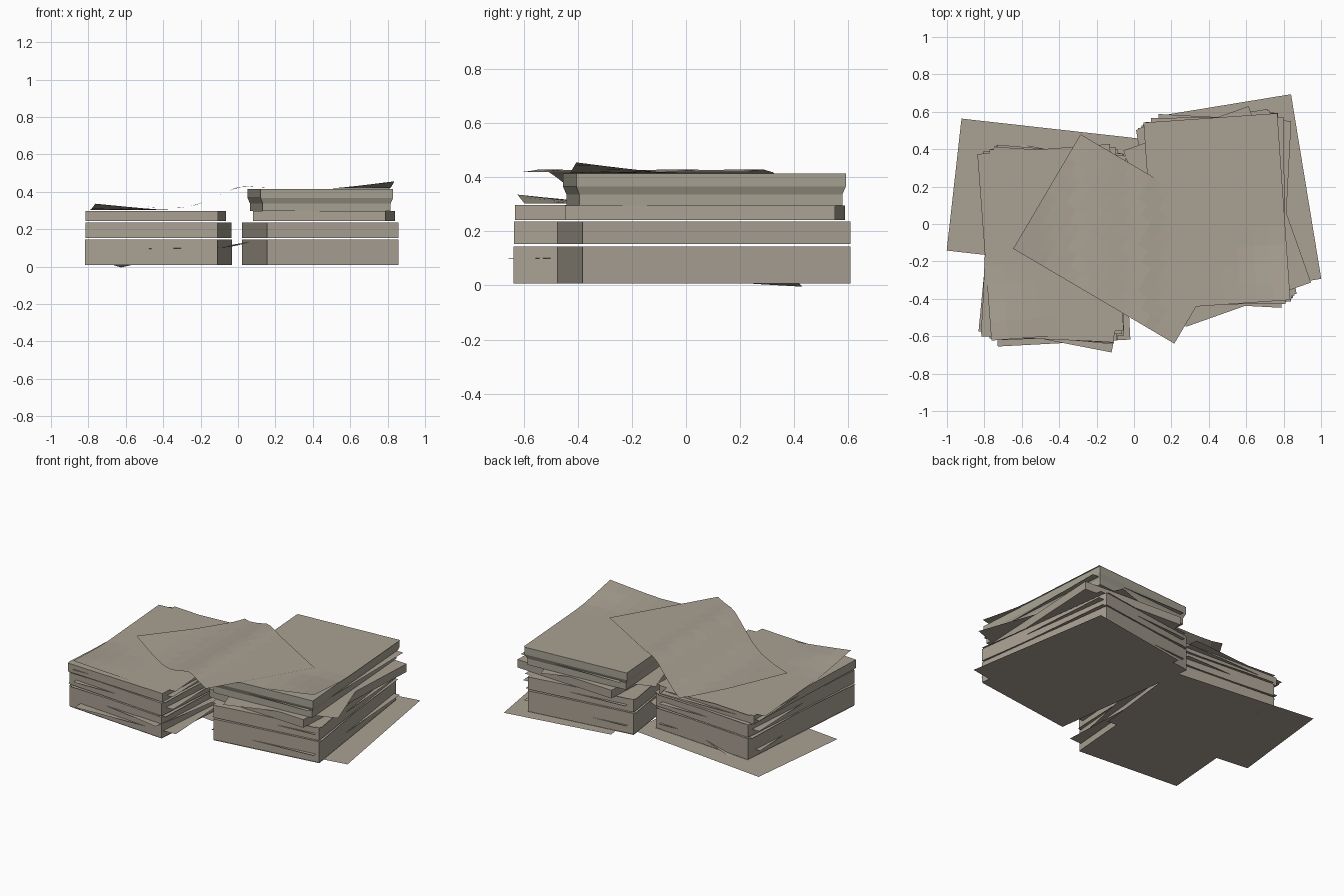
import bpy, bmesh, math
from mathutils import Matrix, Vector

if "Cube" in bpy.data.objects:
    bpy.data.objects.remove(bpy.data.objects["Cube"])

W, L = 0.71, 1.0  # page size


def material(name, rgb):
    m = bpy.data.materials.new(name)
    m.diffuse_color = (*rgb, 1)
    m.use_nodes = True
    m.node_tree.nodes["Principled BSDF"].inputs["Base Color"].default_value = m.diffuse_color
    return m


PAPER = material("warm grey paper", (0.40, 0.355, 0.292))
PALE = material("olive grey paper", (0.385, 0.362, 0.292))


def finish(name, bm, mat):
    me = bpy.data.meshes.new(name)
    bm.to_mesh(me)
    bm.free()
    me.materials.append(mat)
    ob = bpy.data.objects.new(name, me)
    bpy.context.collection.objects.link(ob)
    return ob


def place(cx, cy, deg):
    return Matrix.Translation((cx, cy, 0)) @ Matrix.Rotation(math.radians(deg), 4, 'Z')


def ream(name, cx, cy, deg, z0, z1, mat=PAPER, pinch=0.0):
    """A block of pages; pinch draws in the lower part of the sides."""
    bm = bmesh.new()
    rings = [(z0, pinch), (z0 + (z1 - z0) * 0.35, pinch), (z0 + (z1 - z0) * 0.6, 0), (z1, 0)]
    if not pinch:
        rings = [(z0, 0), (z1, 0)]
    loops = []
    for z, p in rings:
        loops.append([bm.verts.new((sx * (W / 2 - p), sy * (L / 2 - p), z))
                      for sx, sy in ((-1, -1), (1, -1), (1, 1), (-1, 1))])
    bm.faces.new(loops[0][::-1])
    bm.faces.new(loops[-1])
    for a, b in zip(loops, loops[1:]):
        for i in range(4):
            j = (i + 1) % 4
            bm.faces.new((a[i], a[j], b[j], b[i]))
    bm.transform(place(cx, cy, deg))
    return finish(name, bm, mat)


def sheet(name, cx, cy, deg, height, nx=1, ny=1, mat=PAPER):
    """A loose page; height is a number or a rule giving z from (x, y)."""
    bm = bmesh.new()
    m = place(cx, cy, deg)
    rows = []
    for j in range(ny + 1):
        row = []
        for i in range(nx + 1):
            p = m @ Vector(((i / nx - 0.5) * W, (j / ny - 0.5) * L, 0))
            p.z = height(p.x, p.y) if callable(height) else height
            row.append(bm.verts.new(p))
        rows.append(row)
    for a, b in zip(rows, rows[1:]):
        for i in range(nx):
            bm.faces.new((a[i], a[i + 1], b[i + 1], b[i]))
    return finish(name, bm, mat)


def lifted(z, corner, rise, reach):
    """Height rule: flat page with one curled corner."""
    def rule(x, y):
        d = math.hypot(x - corner[0], y - corner[1])
        return z + rise * max(0, 1 - d / reach) ** 1.2
    return rule


def drape(x, y):
    """Height rule for the page bridging the two stacks."""
    pts = [(-0.70, 0.35), (-0.45, 0.316), (-0.32, 0.312), (-0.22, 0.33), (-0.10, 0.38),
           (-0.01, 0.422), (0.05, 0.43), (0.14, 0.42), (2.0, 0.42)]
    for (x0, z0), (x1, z1) in zip(pts, pts[1:]):
        if x <= x1:
            return z0 + (z1 - z0) * (x - x0) / (x1 - x0)
    return 0.42


# Pages lying on the floor
sheet("left_floor_page", -0.465, 0.155, 83.6, 0.0)
sheet("right_floor_page", 0.57, 0.143, 9.3, 0.0)
sheet("left_base_page", -0.425, -0.11, -4.5, 0.004)
sheet("right_base_page", 0.44, 0.065, 7.7, 0.004)

# Left stack of page blocks
ream("left_block_bottom", -0.425, -0.112, -4.5, 0.008, 0.145)
ream("left_block_middle", -0.425, -0.112, -4.3, 0.153, 0.236)
ream("left_block_top", -0.44, -0.117, -2.5, 0.243, 0.298)

# Right stack of page blocks
ream("right_block_bottom", 0.44, 0.065, 7.7, 0.008, 0.145)
ream("right_block_middle", 0.44, 0.065, 7.7, 0.153, 0.236)
ream("right_block_upper", 0.46, 0.07, -3.0, 0.243, 0.296)
ream("right_block_top", 0.44, 0.068, 4.0, 0.296, 0.414, PALE, pinch=0.012)

# Pages sticking out of the left stack
sheet("left_tilted_page", -0.373, -0.128, -11,
      lambda x, y: 0.10 + 0.035 * (x + 0.12) * (y + 0.69) / 0.19, 4, 6)
left_pages = [(-0.40, -0.137, 3.0, 0.05), (-0.425, -0.112, -2.0, 0.147), (-0.43, -0.11, -5.5, 0.151),
              (-0.425, -0.11, 2.0, 0.195), (-0.43, -0.11, -2.0, 0.238),
              (-0.42, -0.105, -5.0, 0.241), (-0.435, -0.1, 2.0, 0.27)]
for i, (x, y, a, z) in enumerate(left_pages):
    sheet(f"left_page_{i + 1}", x, y, a, z)

# Pages sticking out of the right stack
right_pages = [(0.45, 0.06, 4.0, 0.06), (0.44, 0.065, 9.0, 0.147), (0.445, 0.065, 6.0, 0.151),
               (0.45, 0.07, 4.0, 0.195), (0.44, 0.065, 9.0, 0.238),
               (0.445, 0.065, 5.0, 0.241), (0.445, 0.04, 19.5, 0.296), (0.45, 0.07, 0.5, 0.35)]
for i, (x, y, a, z) in enumerate(right_pages):
    sheet(f"right_page_{i + 1}", x, y, a, z)

# Top pages with a curled corner
sheet("left_top_page", -0.446, -0.098, 4.3, lifted(0.303, (-0.765, -0.63), 0.034, 0.38), 8, 10)
sheet("left_under_page", -0.43, -0.11, -4.0, 0.300)
sheet("right_top_page", 0.447, 0.068, 4.0, lifted(0.416, (0.836, -0.41), 0.04, 0.36), 8, 10)

# Large page draped between the stacks
sheet("draped_page", -0.035, -0.08, 59.5, drape, 10, 16)
